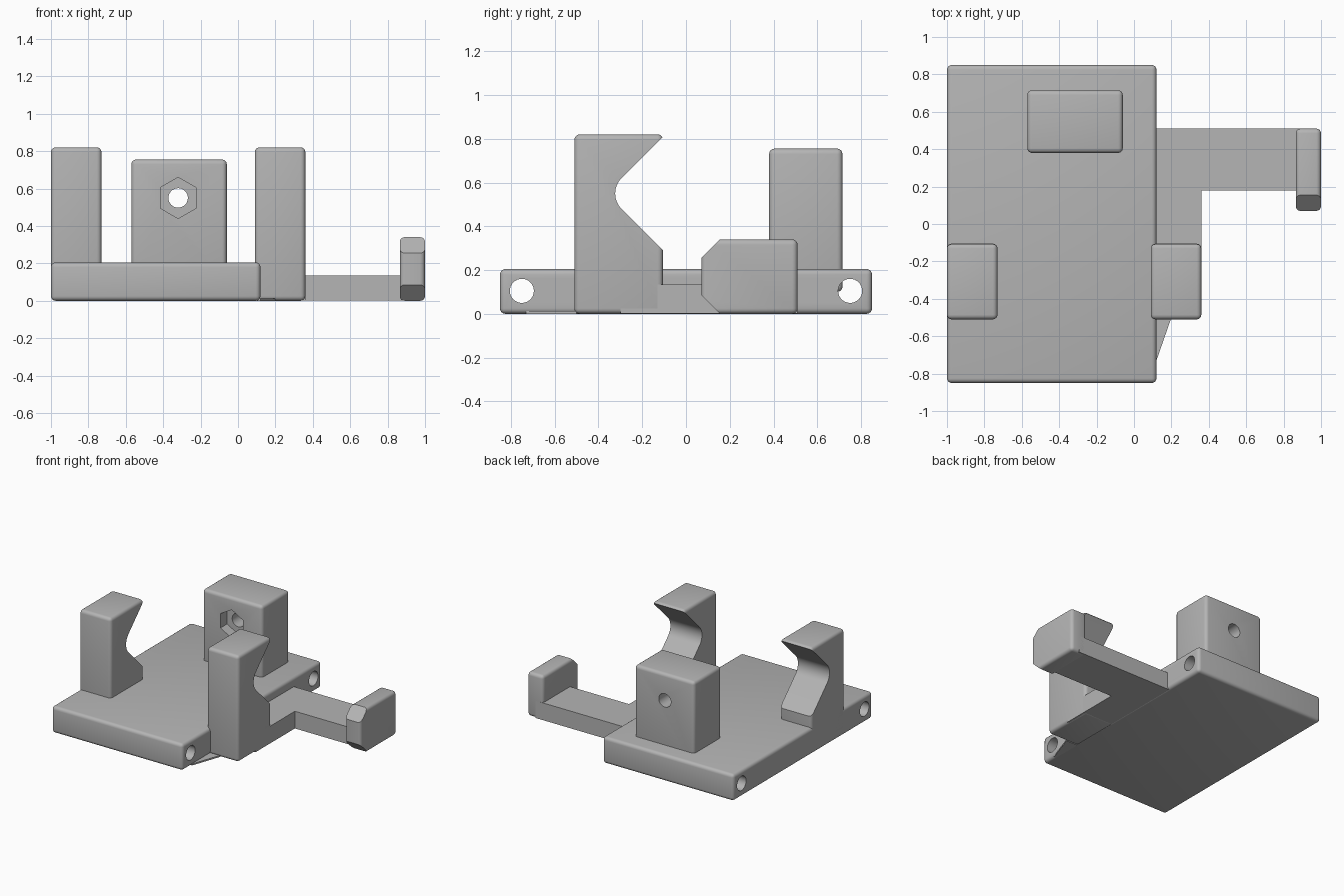
import bpy, bmesh, math
from mathutils import Vector

cube = bpy.data.objects.get("Cube")
if cube:
    bpy.data.objects.remove(cube, do_unlink=True)

grey = bpy.data.materials.new("plain grey")
grey.use_nodes = True
COLOUR = (0.46, 0.46, 0.46, 1)
grey.diffuse_color = COLOUR
grey.node_tree.nodes["Principled BSDF"].inputs["Base Color"].default_value = COLOUR


def finish(name, bm):
    bmesh.ops.recalc_face_normals(bm, faces=bm.faces)
    mesh = bpy.data.meshes.new(name)
    bm.to_mesh(mesh)
    bm.free()
    mesh.materials.append(grey)
    obj = bpy.data.objects.new(name, mesh)
    bpy.context.collection.objects.link(obj)
    return obj


def block(name, lo, hi, round_edges=0.025):
    """Box between two corners, with rounded edges."""
    bm = bmesh.new()
    bmesh.ops.create_cube(bm, size=1)
    lo, hi = Vector(lo), Vector(hi)
    for v in bm.verts:
        v.co = (lo + hi) / 2 + v.co * (hi - lo)
    if round_edges:
        bmesh.ops.bevel(bm, geom=bm.edges[:], offset=round_edges, segments=4,
                        profile=0.5, affect='EDGES')
    return finish(name, bm)


def prism(name, points, axis, start, end):
    """Extrude a 2D outline along x (points are y, z), y (x, z) or z (x, y)."""
    bm = bmesh.new()

    def place(p, d):
        co = list(p)
        co.insert(axis, d)
        return bm.verts.new(co)
    face = bm.faces.new([place(p, start) for p in points])
    out = bmesh.ops.extrude_face_region(bm, geom=[face])
    shift = Vector((0, 0, 0))
    shift[axis] = end - start
    bmesh.ops.translate(bm, vec=shift,
                        verts=[g for g in out["geom"] if isinstance(g, bmesh.types.BMVert)])
    return finish(name, bm)


def ring(a, b, radius, sides):
    step = math.tau / sides
    return [(a + radius * math.sin(i * step), b + radius * math.cos(i * step))
            for i in range(sides)]


def cut(obj, *cutters):
    bpy.context.view_layer.objects.active = obj
    for cutter in cutters:
        mod = obj.modifiers.new("cut", 'BOOLEAN')
        mod.operation = 'DIFFERENCE'
        mod.solver = 'EXACT'
        mod.object = cutter
        bpy.ops.object.modifier_apply(modifier=mod.name)
        bpy.data.objects.remove(cutter, do_unlink=True)


# Base plate with a cross bore near each end
base = block("base_plate", (-1, -0.85, 0), (0.12, 0.85, 0.205))
cut(base, *[prism("bore", ring(y, 0.105, 0.055, 32), 0, -1.2, 0.4) for y in (-0.75, 0.75)])

# Two cradle posts with a rounded V notch
APEX, MID, R = -0.365, 0.55, 0.1
centre = APEX + R * math.sqrt(2)
arc = [(centre - R * math.cos(a), MID + R * math.sin(a))
       for a in [math.radians(-45 + 90 * i / 12) for i in range(13)]]
notch = [(0.035, MID - 0.4)] + arc + [(0.035, MID + 0.4)]
posts = []
for name, x in (("right_cradle_post", -1), ("left_cradle_post", 0.09)):
    post = block(name, (x, -0.51, 0), (x + 0.27, -0.105, 0.82))
    cut(post, prism("notch", notch, 0, x - 0.1, x + 0.4))
    posts.append(post)

# Rear block with a bore and a hexagonal nut pocket in its front
rear = block("rear_block", (-0.57, 0.38, 0.1), (-0.06, 0.715, 0.755))
cut(rear, prism("bore", ring(-0.32, 0.55, 0.052, 32), 1, 0.2, 0.9),
    prism("nut_pocket", ring(-0.32, 0.55, 0.11, 6), 1, 0.3, 0.46))

# L-shaped arm
arm = prism("side_arm", [(0.1, -0.3), (0.36, -0.3), (0.36, 0.18), (0.93, 0.18),
                         (0.93, 0.51), (0.1, 0.51)], 2, 0.002, 0.135)

# Upright arm tip, chamfered on its front edges
tip = block("arm_tip", (0.865, 0.07, 0), (1, 0.51, 0.34))
cut(tip,
    prism("chamfer", [(0.07, 0.255), (0.155, 0.34), (0.155, 0.5), (-0.1, 0.5), (-0.1, 0.255)],
          0, 0.8, 1.1),
    prism("chamfer", [(0.07, 0.085), (0.155, 0), (0.155, -0.2), (-0.1, -0.2), (-0.1, 0.085)],
          0, 0.8, 1.1))

# Thin corner web at floor level
web = prism("corner_web", [(0.1, -0.73), (0.12, -0.73), (0.2, -0.5), (0.1, -0.5)], 2, 0, 0.012)

# Smooth the rounded edges, keep the rest crisp
bpy.ops.object.select_all(action='DESELECT')
for obj in [base, rear, arm, tip, web] + posts:
    obj.select_set(True)
bpy.context.view_layer.objects.active = base
bpy.ops.object.shade_smooth_by_angle(angle=math.radians(30))
